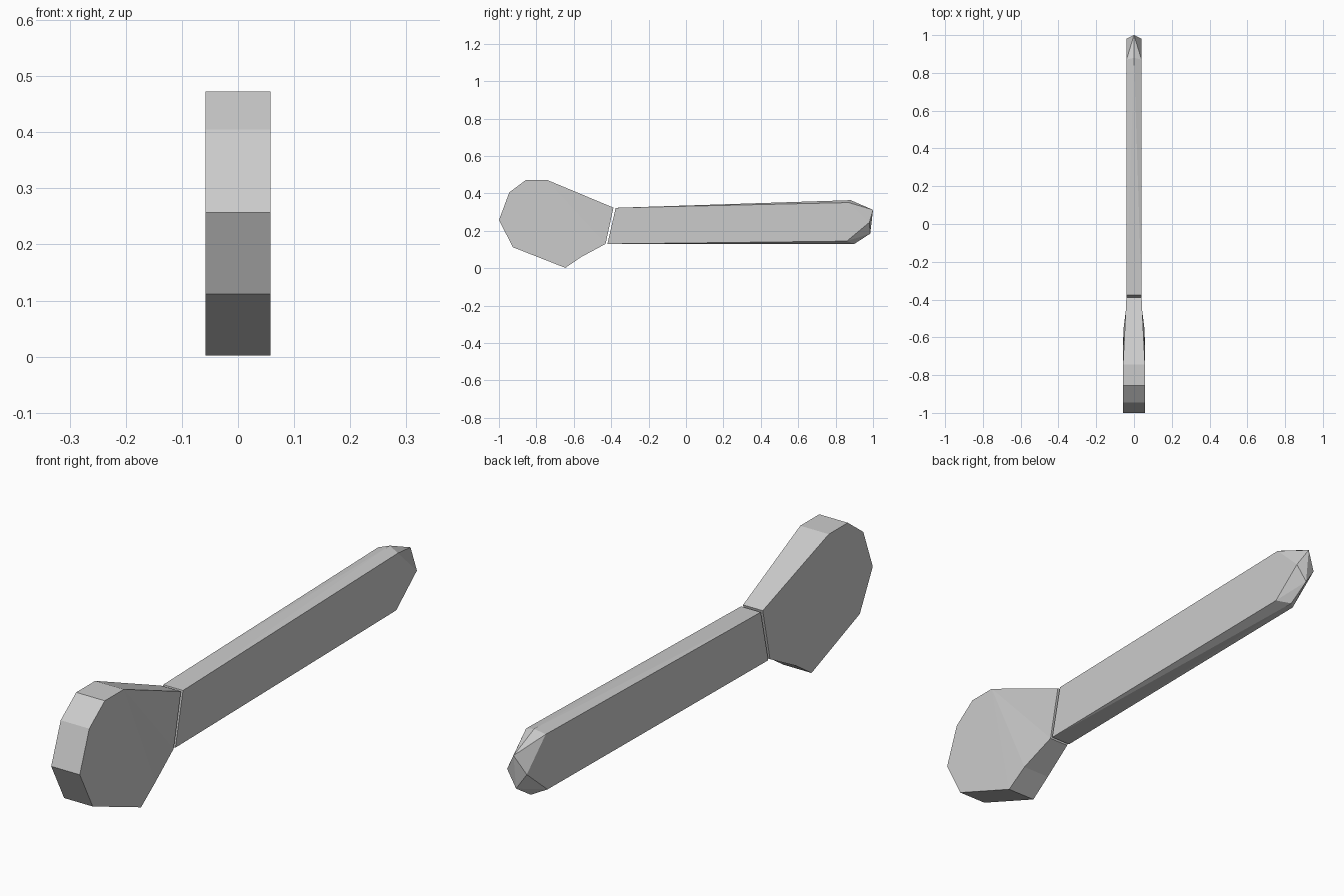
import bpy
import bmesh

if "Cube" in bpy.data.objects:
    bpy.data.objects.remove(bpy.data.objects["Cube"])


def finish(bm, name):
    bmesh.ops.recalc_face_normals(bm, faces=bm.faces[:])
    mesh = bpy.data.meshes.new(name)
    bm.to_mesh(mesh)
    bm.free()
    obj = bpy.data.objects.new(name, mesh)
    bpy.context.collection.objects.link(obj)
    return obj


# Paddle-shaped grip: side profile as (y, z, half width), narrowing at the neck
profile = [(-1.0, 0.257, 0.058), (-0.945, 0.405, 0.058), (-0.855, 0.473, 0.058),
           (-0.745, 0.473, 0.058), (-0.388, 0.324, 0.04), (-0.43, 0.13, 0.04),
           (-0.56, 0.06, 0.056), (-0.645, 0.002, 0.058), (-0.925, 0.112, 0.058)]
side_faces = [(0, 1, 2, 3, 7, 8), (3, 4, 5), (3, 5, 6), (3, 6, 7)]

bm = bmesh.new()
right = [bm.verts.new((w, y, z)) for y, z, w in profile]
left = [bm.verts.new((-w, y, z)) for y, z, w in profile]
for ring in (right, left):
    for face in side_faces:
        bm.faces.new([ring[i] for i in face])
for i in range(len(profile)):
    j = (i + 1) % len(profile)
    bm.faces.new((right[i], right[j], left[j], left[i]))
bm.verts.ensure_lookup_table()
finish(bm, "grip")

# Long bar: flat sides mirrored across x, shallow centre ridges, faceted point
side_points = [(-0.376, 0.323), (0.87, 0.351), (0.98, 0.245),
               (0.86, 0.145), (-0.42, 0.13)]
ridge_points = [(0.88, 0.364), (1.0, 0.312), (0.985, 0.185), (0.9, 0.13)]

bm = bmesh.new()
for y, z in side_points:
    for s in (-1, 1):
        bm.verts.new((s * 0.04, y, z))
for y, z in ridge_points:
    bm.verts.new((0, y, z))
bmesh.ops.convex_hull(bm, input=bm.verts[:])
bmesh.ops.dissolve_limit(bm, angle_limit=0.005, verts=bm.verts[:], edges=bm.edges[:])
finish(bm, "bar")
